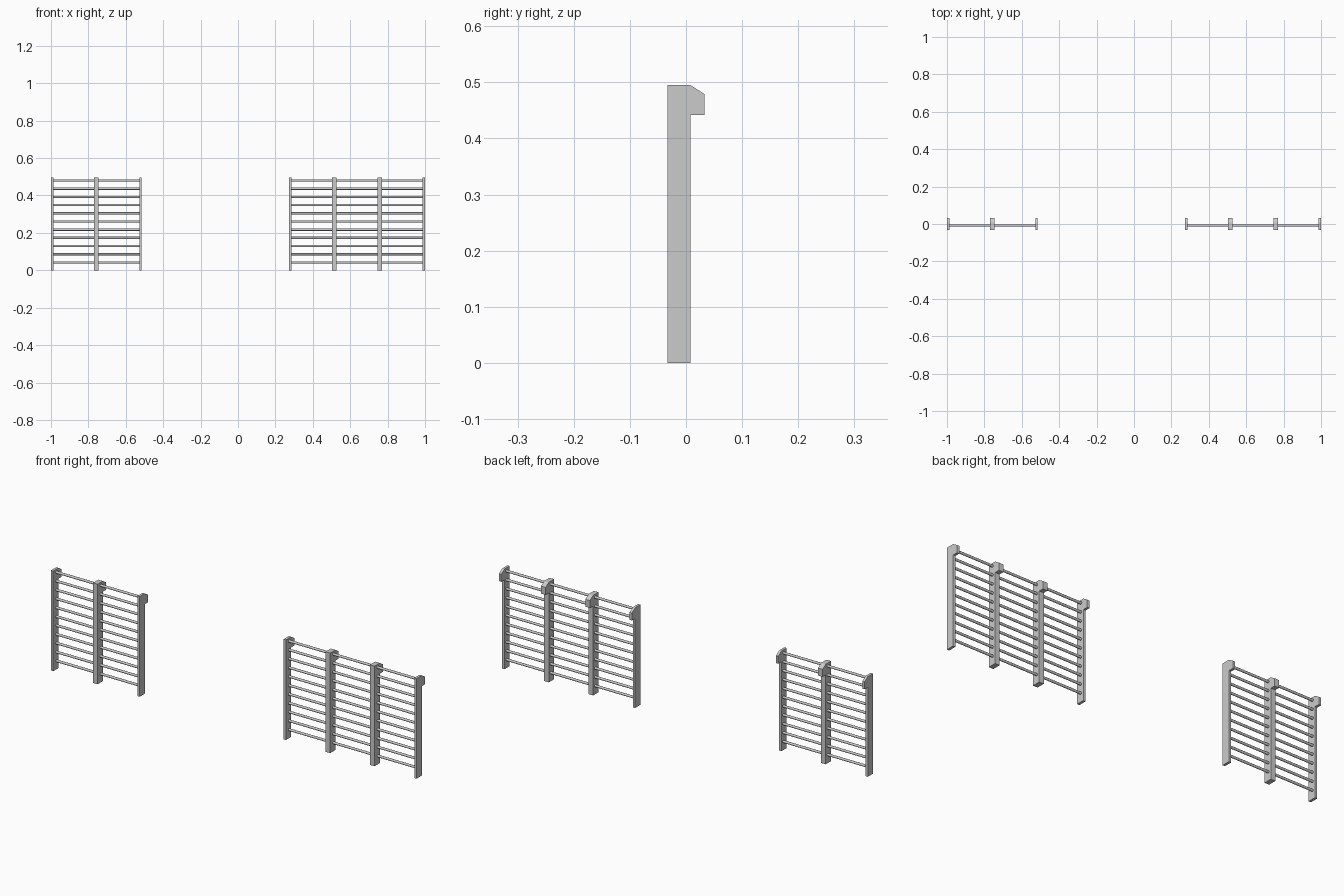
import bpy, bmesh, math
from mathutils import Matrix

if "Cube" in bpy.data.objects:
    bpy.data.objects.remove(bpy.data.objects["Cube"])

# Side profile of an upright in (y, z): straight board with a chamfered hook at the top
PROFILE = [(-0.033, 0), (0.008, 0), (0.008, 0.442), (0.033, 0.442),
           (0.033, 0.479), (0.008, 0.495), (-0.033, 0.495)]
BAY = 0.2425      # width of one ladder bay
BOARD = 0.0125    # thickness of one upright board
RUNGS = 11


def finish(bm, name):
    bmesh.ops.recalc_face_normals(bm, faces=bm.faces[:])
    mesh = bpy.data.meshes.new(name)
    bm.to_mesh(mesh)
    bm.free()
    obj = bpy.data.objects.new(name, mesh)
    bpy.context.collection.objects.link(obj)
    return obj


def upright(name, x0, x1):
    bm = bmesh.new()
    face = bm.faces.new([bm.verts.new((x0, y, z)) for y, z in PROFILE])
    ext = bmesh.ops.extrude_face_region(bm, geom=[face], use_keep_orig=True)
    verts = [g for g in ext["geom"] if isinstance(g, bmesh.types.BMVert)]
    bmesh.ops.translate(bm, verts=verts, vec=(x1 - x0, 0, 0))
    finish(bm, name)


def rungs(name, x0, x1):
    bm = bmesh.new()
    for i in range(RUNGS):
        z = 0.042 + i * 0.0438
        m = Matrix.Translation(((x0 + x1) / 2, -0.008, z)) @ Matrix.Rotation(math.pi / 2, 4, 'Y')
        bmesh.ops.create_cone(bm, cap_ends=True, segments=12, radius1=0.006,
                              radius2=0.006, depth=x1 - x0, matrix=m)
    for f in bm.faces:
        f.smooth = len(f.verts) == 4
    for e in bm.edges:
        e.smooth = all(len(f.verts) == 4 for f in e.link_faces)
    finish(bm, name)


# Wall-bar sets: a double bay on the left, a triple bay on the right
def wall_bars(name, start, bays):
    end = start + bays * BAY
    for i in range(bays + 1):
        x = start + i * BAY
        upright(f"{name}_upright_{i + 1}", max(start, x - BOARD), min(end, x + BOARD))
    for i in range(bays):
        x = start + i * BAY
        rungs(f"{name}_rungs_{i + 1}", x + BOARD * 0.8, x + BAY - BOARD * 0.8)


wall_bars("double_bay", -1.0, 2)
wall_bars("triple_bay", 1.0 - 3 * BAY, 3)
